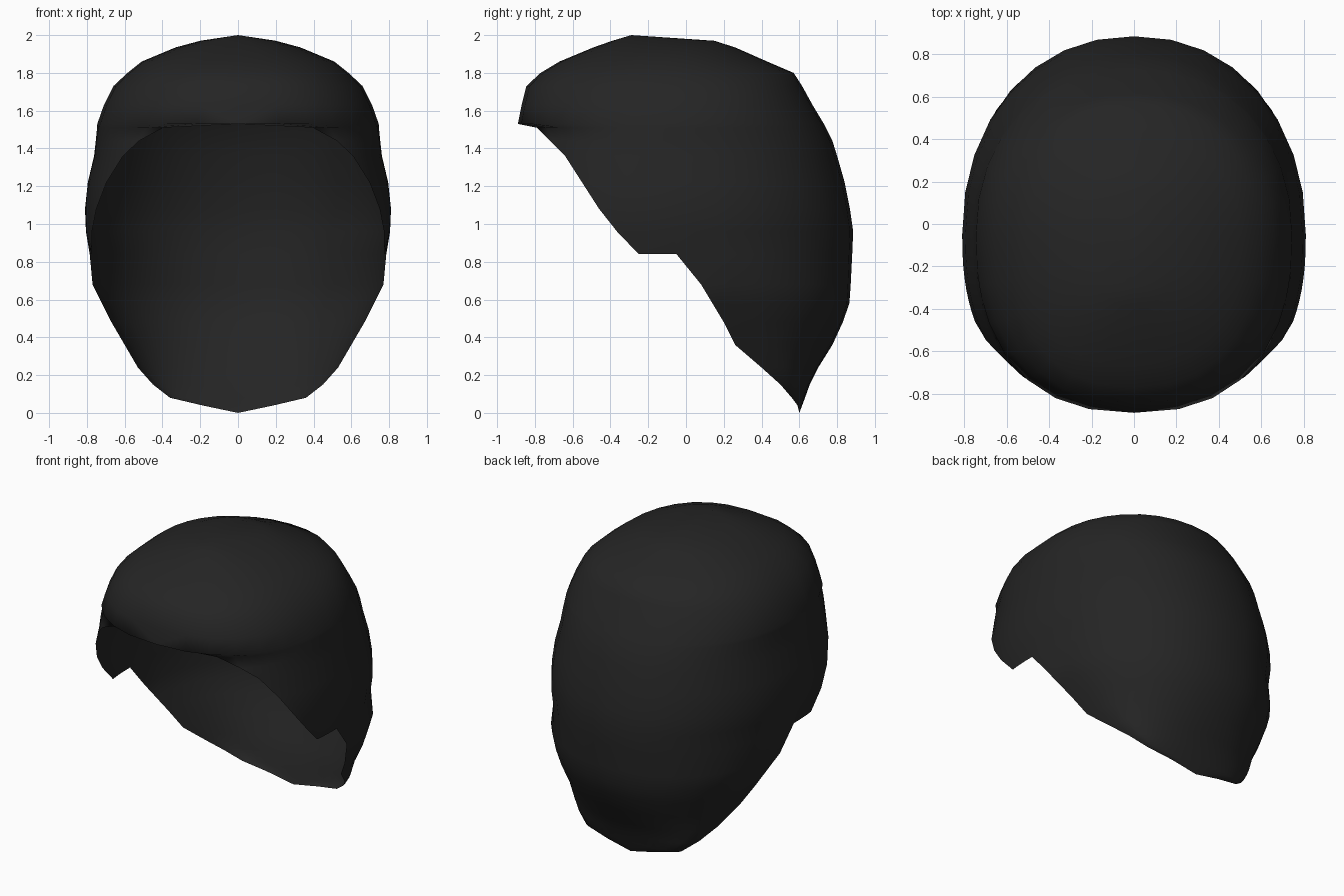
import bpy, bmesh, math

if "Cube" in bpy.data.objects:
    bpy.data.objects.remove(bpy.data.objects["Cube"])

# Level sections from crown to nape:
# (height, half width, widest y, back y, front y, rim y); front None = back half only, rim None = closed
ROWS = [
    (1.97, .20, -.12, .15, -.39, None),
    (1.935, .33, -.10, .26, -.49, None),
    (1.86, .51, -.08, .43, -.67, None),
    (1.80, .585, -.06, .57, -.77, None),
    (1.73, .66, -.05, .615, -.845, None),
    (1.63, .71, -.05, .67, -.87, None),
    (1.53, .745, -.05, .73, -.89, None),
    (1.51, .746, -.05, .74, -.87, -.79),
    (1.44, .753, -.05, .775, -.89, -.72),
    (1.36, .762, -.05, .80, -.90, -.64),
    (1.22, .795, -.05, .84, -.91, -.55),
    (1.08, .81, -.05, .868, -.91, -.46),
    (.96, .805, -.05, .885, -.90, -.365),
    (.84, .785, -.05, .88, -.90, -.25),
    (.68, .77, .08, .872, None, None),
    (.58, .72, .14, .865, None, None),
    (.48, .67, .20, .83, None, None),
    (.36, .60, .26, .775, None, None),
    (.24, .53, .40, .70, None, None),
    (.15, .45, .50, .655, None, None),
    (.08, .36, .56, .63, None, None),
    (.04, .19, .59, .615, None, None),
]
BACK, FRONT = 8, 7          # columns behind and ahead of the widest point
N_BACK, N_FRONT = 2.15, 2.4  # roundness of the two arcs


def arc(w, yc, y_end, t, n):
    """Point on a quarter superellipse: t = 0 at the side, pi/2 on the centre line."""
    x = w * max(math.cos(t), 0) ** (2 / n)
    if x < 1e-4:
        x = 0
    return x, yc + (y_end - yc) * max(math.sin(t), 0) ** (2 / n)


def section(z, w, yc, yb, yf, rim):
    pts = [arc(w, yc, yb, math.pi / 2 * (1 - j / BACK), N_BACK) for j in range(BACK + 1)]
    if yf is not None:
        end = math.pi / 2
        if rim is not None:
            end = math.asin(((yc - rim) / (yc - yf)) ** (N_FRONT / 2))
        pts += [arc(w, yc, yf, end * j / FRONT, N_FRONT) for j in range(1, FRONT + 1)]
    return [(x, y, z) for x, y in pts]


# Right half of the shell, lofted through the sections
bm = bmesh.new()
rings = [[bm.verts.new(p) for p in section(*row)] for row in ROWS]
for a, b in zip(rings, rings[1:]):
    for j in range(min(len(a), len(b)) - 1):
        bm.faces.new((b[j + 1], b[j], a[j], a[j + 1]))

# Crown cap and nape tip
crown = bm.verts.new((0, -.29, 2))
for p, q in zip(rings[0], rings[0][1:]):
    bm.faces.new((q, p, crown))
tip = bm.verts.new((0, .6, 0))
for p, q in zip(rings[-1], rings[-1][1:]):
    bm.faces.new((p, q, tip))

# Left half by mirroring, welded on the centre line
geom = bm.verts[:] + bm.edges[:] + bm.faces[:]
bmesh.ops.mirror(bm, geom=geom, axis='X', merge_dist=-1)
bmesh.ops.remove_doubles(bm, verts=bm.verts[:], dist=.0005)
bmesh.ops.recalc_face_normals(bm, faces=bm.faces[:])
top = max(bm.faces, key=lambda f: f.calc_center_median().z)
if top.normal.z < 0:
    bmesh.ops.reverse_faces(bm, faces=bm.faces[:])
for f in bm.faces:
    f.smooth = True

mesh = bpy.data.meshes.new("hair_cap")
bm.to_mesh(mesh)
bm.free()
cap = bpy.data.objects.new("hair_cap", mesh)
bpy.context.collection.objects.link(cap)

black = bpy.data.materials.new("soft_black")
black.diffuse_color = (.018, .018, .018, 1)
black.use_nodes = True
black.node_tree.nodes["Principled BSDF"].inputs["Base Color"].default_value = black.diffuse_color
mesh.materials.append(black)
